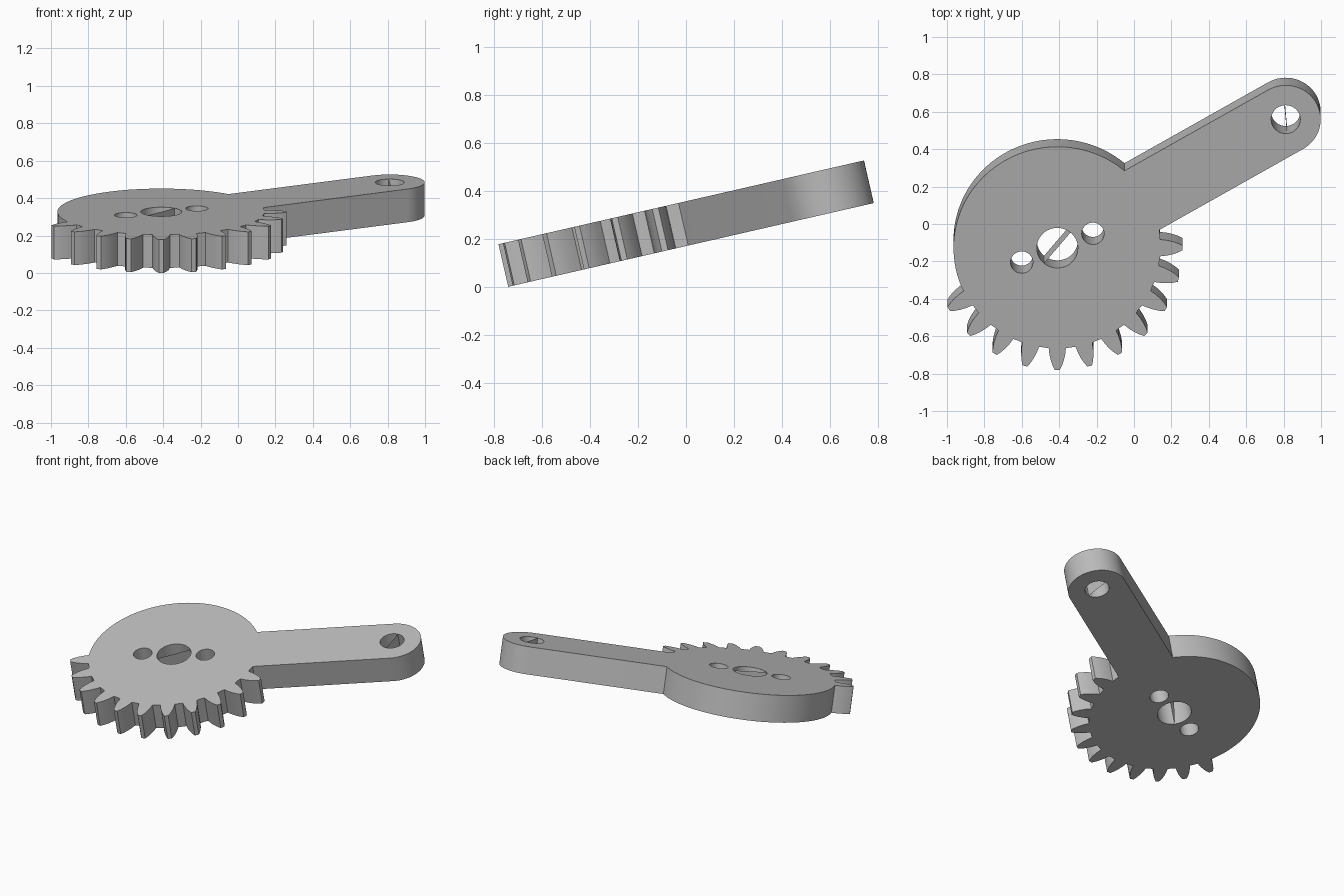
import bpy, bmesh, math
from mathutils import Vector, Matrix

cube = bpy.data.objects.get("Cube")
if cube:
    bpy.data.objects.remove(cube, do_unlink=True)

DISC_R, ROOT_R = 0.555, 0.55
THICK = 0.182
ARM_LEN, ARM_HALF, ARM_ANGLE = 1.41, 0.187, math.radians(30)
TILT = Matrix.Translation((-0.41, -0.128, 0.327)) @ Matrix.Rotation(math.radians(12.9), 4, 'X')

grey = bpy.data.materials.new("plain_grey")
grey.use_nodes = True
COLOUR = (0.5, 0.5, 0.5, 1)
grey.diffuse_color = COLOUR
grey.node_tree.nodes["Principled BSDF"].inputs["Base Color"].default_value = COLOUR


def polar(r, a, centre=Vector((0, 0))):
    return centre + Vector((r * math.cos(a), r * math.sin(a)))


def arc(r, start, end, n, centre=Vector((0, 0))):
    return [polar(r, start + (end - start) * i / n, centre) for i in range(n + 1)]


def make_object(name, bm):
    mesh = bpy.data.meshes.new(name)
    bm.to_mesh(mesh)
    bm.free()
    mesh.materials.append(grey)
    obj = bpy.data.objects.new(name, mesh)
    bpy.context.collection.objects.link(obj)
    obj.matrix_world = TILT
    return obj


# One tooth flank as (distance from centre, half width)
FLANK = [(ROOT_R, 0.046), (0.585, 0.042), (0.62, 0.034), (0.648, 0.024), (0.67, 0.013)]


def tooth(angle):
    pts = [(r, -h) for r, h in FLANK] + [(r, h) for r, h in reversed(FLANK)]
    turn = Matrix.Rotation(angle, 2)
    return [turn @ Vector(p) for p in pts]


# Outline: toothed lower edge, arm, then plain round back
arm_tip = polar(ARM_LEN, ARM_ANGLE)
join = math.asin(ARM_HALF / DISC_R)
outline = []
for i in range(11):
    a = math.radians(-150 + 15 * i)
    outline += tooth(a)
    if i < 10:
        outline.append(polar(ROOT_R, a + math.radians(7.5)))
outline.append(polar(DISC_R, ARM_ANGLE - join))
outline += arc(ARM_HALF, ARM_ANGLE - math.pi / 2, ARM_ANGLE + math.pi / 2, 32, arm_tip)
outline += arc(DISC_R, ARM_ANGLE + join, math.radians(205), 48)

# Holes: shaft, two pins, arm end
PIN_ANGLE = math.radians(22.5)
holes = [(Vector((0, 0)), 0.11),
         (polar(0.206, PIN_ANGLE), 0.06),
         (polar(0.206, PIN_ANGLE + math.pi), 0.06),
         (arm_tip, 0.078)]
loops = [outline] + [arc(r, 0, math.tau, 40, c)[:-1] for c, r in holes]

# Fill the profile and extrude it into the plate
bm = bmesh.new()
edges = []
for loop in loops:
    verts = [bm.verts.new((p.x, p.y, 0)) for p in loop]
    edges += [bm.edges.new((v, verts[i - 1])) for i, v in enumerate(verts)]
bmesh.ops.triangle_fill(bm, use_beauty=True, use_dissolve=False, edges=edges)
result = bmesh.ops.extrude_face_region(bm, geom=bm.faces[:], use_keep_orig=True)
lower = [g for g in result["geom"] if isinstance(g, bmesh.types.BMVert)]
bmesh.ops.translate(bm, vec=(0, 0, -THICK), verts=lower)
bmesh.ops.recalc_face_normals(bm, faces=bm.faces[:])
plate = make_object("sector_gear_arm", bm)
bpy.context.view_layer.objects.active = plate
plate.select_set(True)
bpy.ops.object.shade_smooth_by_angle(angle=math.radians(30))
plate.select_set(False)


# Thin webs standing across the two larger holes
def web(name, centre, radius, angle):
    bm = bmesh.new()
    a, b = polar(radius, angle, centre), polar(-radius, angle, centre)
    bm.faces.new([bm.verts.new((p.x, p.y, z)) for p, z in
                  ((a, 0), (b, 0), (b, -THICK), (a, -THICK))])
    make_object(name, bm)


web("shaft_hole_web", *holes[0], math.radians(50))
web("arm_hole_web", *holes[3], math.radians(-85))
